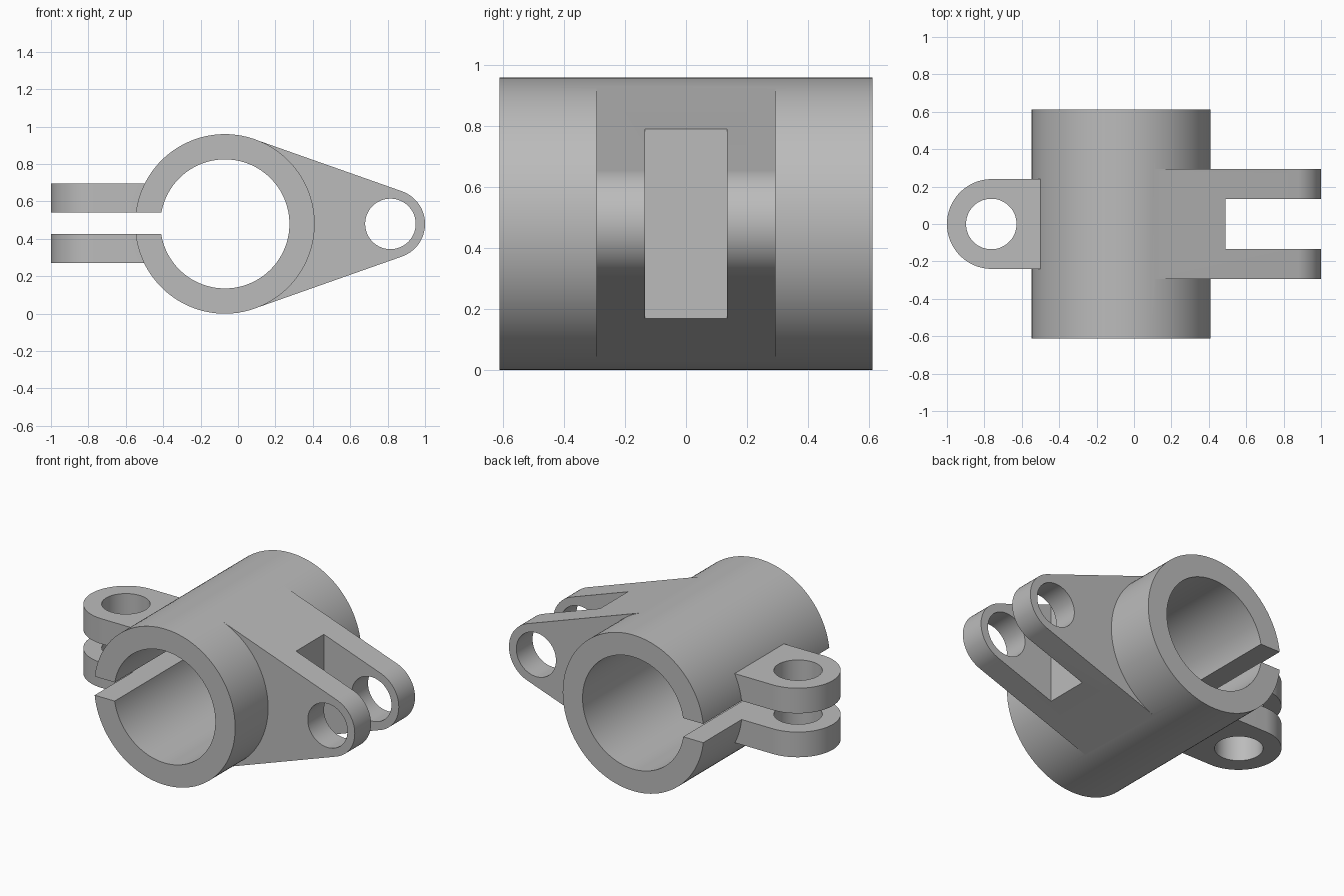
import bpy, bmesh, math
from mathutils import Matrix

if "Cube" in bpy.data.objects:
    bpy.data.objects.remove(bpy.data.objects["Cube"])

CX, CZ = -0.07, 0.48        # barrel axis
R, BORE = 0.48, 0.345       # barrel radii
EX, ER = 0.815, 0.185       # fork eye
LX, LR = -0.76, 0.24        # clamp lug eye
HOLE = 0.135

grey = bpy.data.materials.new("grey metal")
grey.diffuse_color = (0.5, 0.5, 0.5, 1)
grey.use_nodes = True
grey.node_tree.nodes["Principled BSDF"].inputs["Base Color"].default_value = grey.diffuse_color


def arc(cx, cy, r, a0, a1, n):
    return [(cx + r * math.cos(a0 + (a1 - a0) * i / n),
             cy + r * math.sin(a0 + (a1 - a0) * i / n)) for i in range(n + 1)]


def circle(cx, cy, r, n=96):
    return arc(cx, cy, r, 0, 2 * math.pi, n)[:-1]


def rect(x0, x1, y0, y1):
    return [(x0, y0), (x1, y0), (x1, y1), (x0, y1)]


def prism(name, profile, lo, hi, axis):
    """Extrude a profile: (x, z) along y, or (x, y) along z."""
    bm = bmesh.new()
    put = (lambda a, b, h: (a, h, b)) if axis == 'Y' else (lambda a, b, h: (a, b, h))
    face = bm.faces.new([bm.verts.new(put(a, b, lo)) for a, b in profile])
    out = bmesh.ops.extrude_face_region(bm, geom=[face])
    top = [v for v in out['geom'] if isinstance(v, bmesh.types.BMVert)]
    bmesh.ops.translate(bm, verts=top, vec=put(0, 0, hi - lo))
    bmesh.ops.recalc_face_normals(bm, faces=bm.faces)
    me = bpy.data.meshes.new(name)
    bm.to_mesh(me)
    bm.free()
    me.materials.append(grey)
    ob = bpy.data.objects.new(name, me)
    bpy.context.collection.objects.link(ob)
    return ob


def combine(target, tool, op):
    mod = target.modifiers.new(op.lower(), 'BOOLEAN')
    mod.object, mod.operation, mod.solver = tool, op, 'EXACT'
    bpy.context.view_layer.objects.active = target
    bpy.ops.object.modifier_apply(modifier=mod.name)
    bpy.data.objects.remove(tool)


# Barrel
clamp = prism("split_clamp", circle(CX, CZ, R, 128), -0.613, 0.613, 'Y')

# Tapered arm, tangent to barrel and eye
t = math.acos((R - ER) / (EX - CX))
r = R - 0.0006
arm = [(CX + r * math.cos(t), CZ + r * math.sin(t)), (CX, CZ),
       (CX + r * math.cos(t), CZ - r * math.sin(t))] + arc(EX, CZ, ER, -t, t, 40)
combine(clamp, prism("fork_arm", arm, -0.293, 0.293, 'Y'), 'UNION')

# Rounded clamp lugs
lug = [(-0.35, LR)] + arc(LX, 0, LR, math.pi / 2, 1.5 * math.pi, 48) + [(-0.35, -LR)]
combine(clamp, prism("clamp_lugs", lug, 0.27, 0.695, 'Z'), 'UNION')

# Bore, clamp split, fork gap, pin hole and bolt hole
for args in (("bore", circle(CX, CZ, BORE, 128), -1, 1, 'Y'),
             ("split", rect(-1.2, CX - 0.1, 0.425, 0.54), -1, 1, 'Y'),
             ("fork_gap", rect(0.49, 1.2, 0, 0.96), -0.135, 0.135, 'Y'),
             ("pin_hole", circle(EX, CZ, HOLE), -1, 1, 'Y'),
             ("bolt_hole", circle(LX - 0.003, 0, HOLE), -1, 2, 'Z')):
    combine(clamp, prism(*args), 'DIFFERENCE')

# Smooth curved walls, crisp edges
bpy.ops.object.select_all(action='DESELECT')
clamp.select_set(True)
bpy.context.view_layer.objects.active = clamp
bpy.ops.object.shade_smooth_by_angle(angle=math.radians(25))
